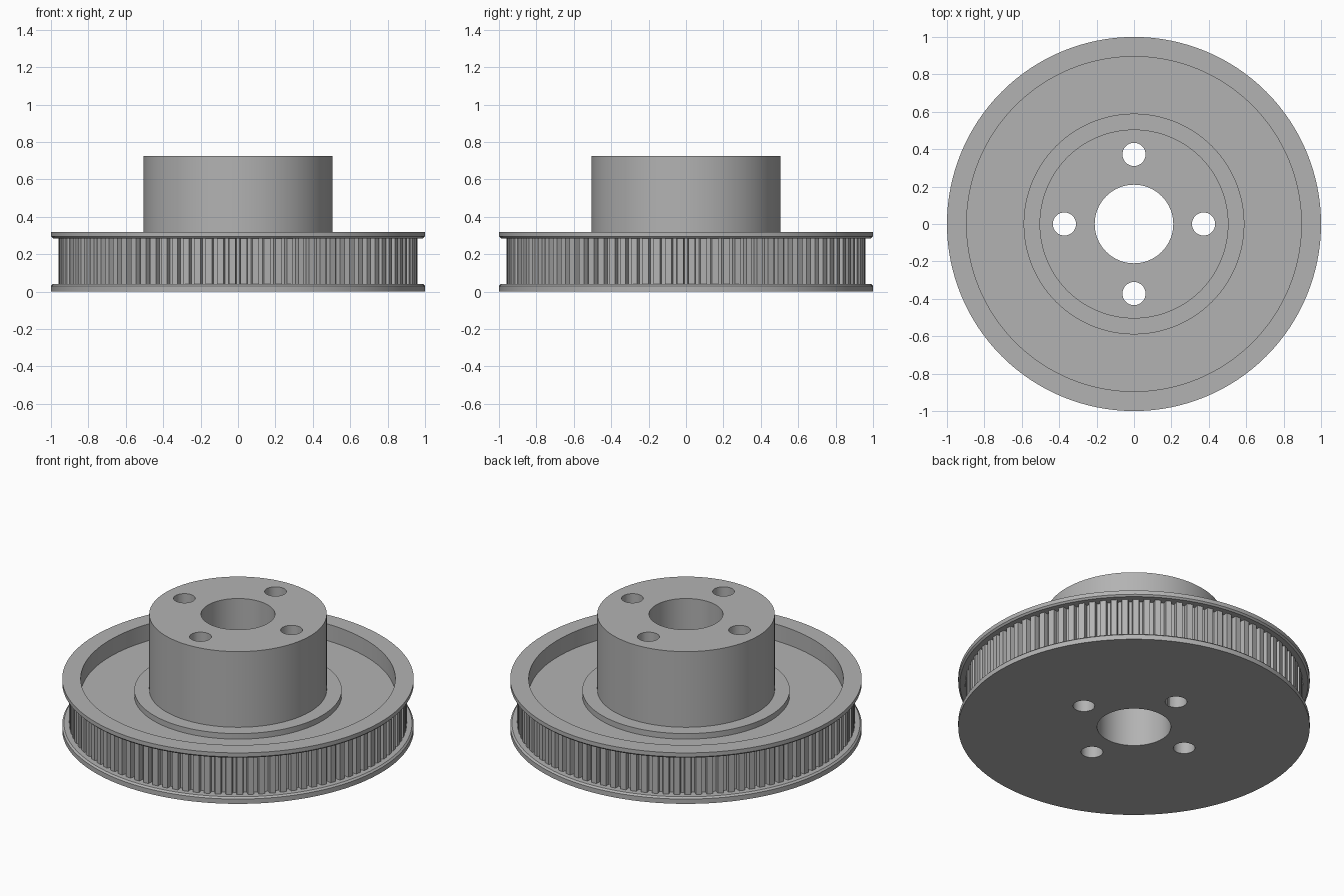
import bpy, bmesh, math
from math import cos, sin, pi

if "Cube" in bpy.data.objects:
    bpy.data.objects.remove(bpy.data.objects["Cube"])

TEETH = 96
SEGMENTS = 128

metal = bpy.data.materials.new("grey metal")
metal.diffuse_color = (0.45, 0.45, 0.45, 1)
metal.use_nodes = True
metal.node_tree.nodes["Principled BSDF"].inputs["Base Color"].default_value = metal.diffuse_color


def finish(name, bm):
    """Turn a bmesh into a named object with the metal material."""
    bmesh.ops.recalc_face_normals(bm, faces=bm.faces)
    mesh = bpy.data.meshes.new(name)
    bm.to_mesh(mesh)
    bm.free()
    obj = bpy.data.objects.new(name, mesh)
    bpy.context.collection.objects.link(obj)
    mesh.materials.append(metal)
    return obj


def activate(obj):
    bpy.ops.object.select_all(action='DESELECT')
    obj.select_set(True)
    bpy.context.view_layer.objects.active = obj


def lathe(name, profile, segments):
    """Revolve a closed (radius, height) profile around z."""
    bm = bmesh.new()
    rings = [[bm.verts.new((r * cos(2 * pi * i / segments),
                            r * sin(2 * pi * i / segments), z))
              for r, z in profile] for i in range(segments)]
    n = len(profile)
    for i in range(segments):
        a, b = rings[i], rings[(i + 1) % segments]
        for j in range(n):
            k = (j + 1) % n
            bm.faces.new((a[j], b[j], b[k], a[k]))
    return finish(name, bm)


# Pulley body: bore, flat base, two chamfered flanges, dished web and tall hub
pulley = lathe("pulley_body", [
    (0.21, 0), (1.0, 0), (1.0, 0.03), (0.99, 0.04),       # base flange
    (0.93, 0.04), (0.93, 0.285),                          # belt groove
    (0.99, 0.285), (1.0, 0.295), (1.0, 0.32),             # upper flange
    (0.895, 0.32), (0.895, 0.215),                        # rim inside wall
    (0.59, 0.215), (0.59, 0.25),                          # web and raised step
    (0.505, 0.25), (0.505, 0.725), (0.21, 0.725),         # hub
], SEGMENTS)

# Four bolt holes through the hub
for i in range(4):
    a = i * pi / 2
    bpy.ops.mesh.primitive_cylinder_add(
        vertices=32, radius=0.062, depth=1.2,
        location=(0.372 * cos(a), 0.372 * sin(a), 0.35))
    cutter = bpy.context.object
    cutter.name = "hole_cutter"
    cutter.hide_render = True
    activate(pulley)
    mod = pulley.modifiers.new("bolt_hole", 'BOOLEAN')
    mod.operation = 'DIFFERENCE'
    mod.solver = 'EXACT'
    mod.object = cutter
    bpy.ops.object.modifier_apply(modifier=mod.name)
    bpy.data.objects.remove(cutter)
activate(pulley)
bpy.ops.object.shade_smooth_by_angle(angle=math.radians(30))

# Belt teeth: tapered ridges standing in the groove between the flanges
bm = bmesh.new()
pitch = 2 * pi / TEETH
for i in range(TEETH):
    columns = []
    for offset, r in ((-0.36, 0.928), (-0.27, 0.96), (0.27, 0.96), (0.36, 0.928)):
        a = (i + 0.5 + offset) * pitch
        columns.append([bm.verts.new((r * cos(a), r * sin(a), z))
                        for z in (0.04, 0.285)])
    for p, q in zip(columns, columns[1:] + columns[:1]):
        bm.faces.new((p[0], q[0], q[1], p[1]))
    bm.faces.new([c[0] for c in columns])
    bm.faces.new([c[1] for c in columns])
finish("belt_teeth", bm)
